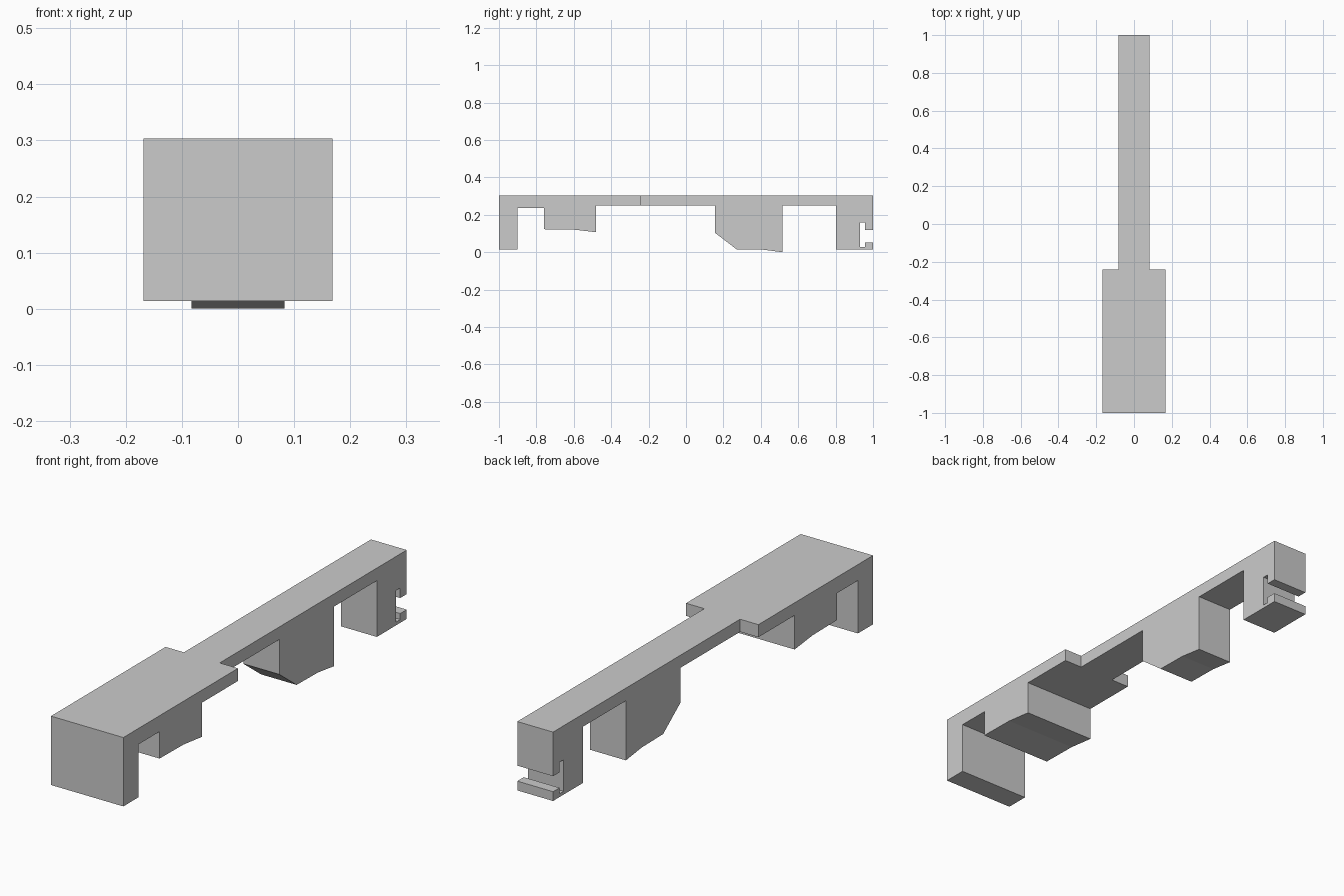
import bpy, bmesh
from mathutils import Vector

if "Cube" in bpy.data.objects:
    bpy.data.objects.remove(bpy.data.objects["Cube"])

NARROW, WIDE, TOP = 0.083, 0.168, 0.303

# Side profiles as (y, z); both share the edge at y = -0.24
front_profile = [
    (-0.24, TOP), (-1, TOP), (-1, 0.014), (-0.9, 0.014), (-0.9, 0.236),
    (-0.76, 0.236), (-0.76, 0.123), (-0.6, 0.121), (-0.48, 0.107),
    (-0.48, 0.25), (-0.24, 0.25)]
rear_profile = [
    (-0.24, TOP), (-0.24, 0.25), (0.155, 0.25), (0.155, 0.104), (0.27, 0.016),
    (0.41, 0.014), (0.517, 0.0), (0.517, 0.25), (0.802, 0.25), (0.802, 0.014),
    (1, 0.014), (1, 0.053), (0.957, 0.053), (0.957, 0.028), (0.93, 0.028),
    (0.93, 0.16), (0.957, 0.16), (0.957, 0.118), (1, 0.118), (1, TOP)]

bm = bmesh.new()


def extrude(faces, dx):
    out = bmesh.ops.extrude_face_region(bm, geom=faces)["geom"]
    verts = [g for g in out if isinstance(g, bmesh.types.BMVert)]
    bmesh.ops.translate(bm, verts=verts, vec=Vector((dx, 0, 0)))


# Narrow bar running the whole length
for profile in (front_profile, rear_profile):
    bm.faces.new([bm.verts.new((-NARROW, y, z)) for y, z in profile])
bmesh.ops.remove_doubles(bm, verts=bm.verts[:], dist=1e-5)
extrude(bm.faces[:], 2 * NARROW)
bmesh.ops.recalc_face_normals(bm, faces=bm.faces[:])

# Widen the front section on both sides
for side in (-1, 1):
    bm.normal_update()
    cheek = [f for f in bm.faces if f.normal.x * side > 0.9
             and all(v.co.y < -0.239 for v in f.verts)]
    extrude(cheek, side * (WIDE - NARROW))

# Merge coplanar strips into clean flat faces
bmesh.ops.recalc_face_normals(bm, faces=bm.faces[:])
bmesh.ops.dissolve_limit(bm, angle_limit=0.003, verts=bm.verts[:], edges=bm.edges[:])

mesh = bpy.data.meshes.new("clip_bar")
bm.to_mesh(mesh)
bm.free()
grey = bpy.data.materials.new("light grey")
grey.diffuse_color = (0.6, 0.6, 0.6, 1)
grey.use_nodes = True
grey.node_tree.nodes["Principled BSDF"].inputs["Base Color"].default_value = grey.diffuse_color
mesh.materials.append(grey)
bpy.context.collection.objects.link(bpy.data.objects.new("clip_bar", mesh))
